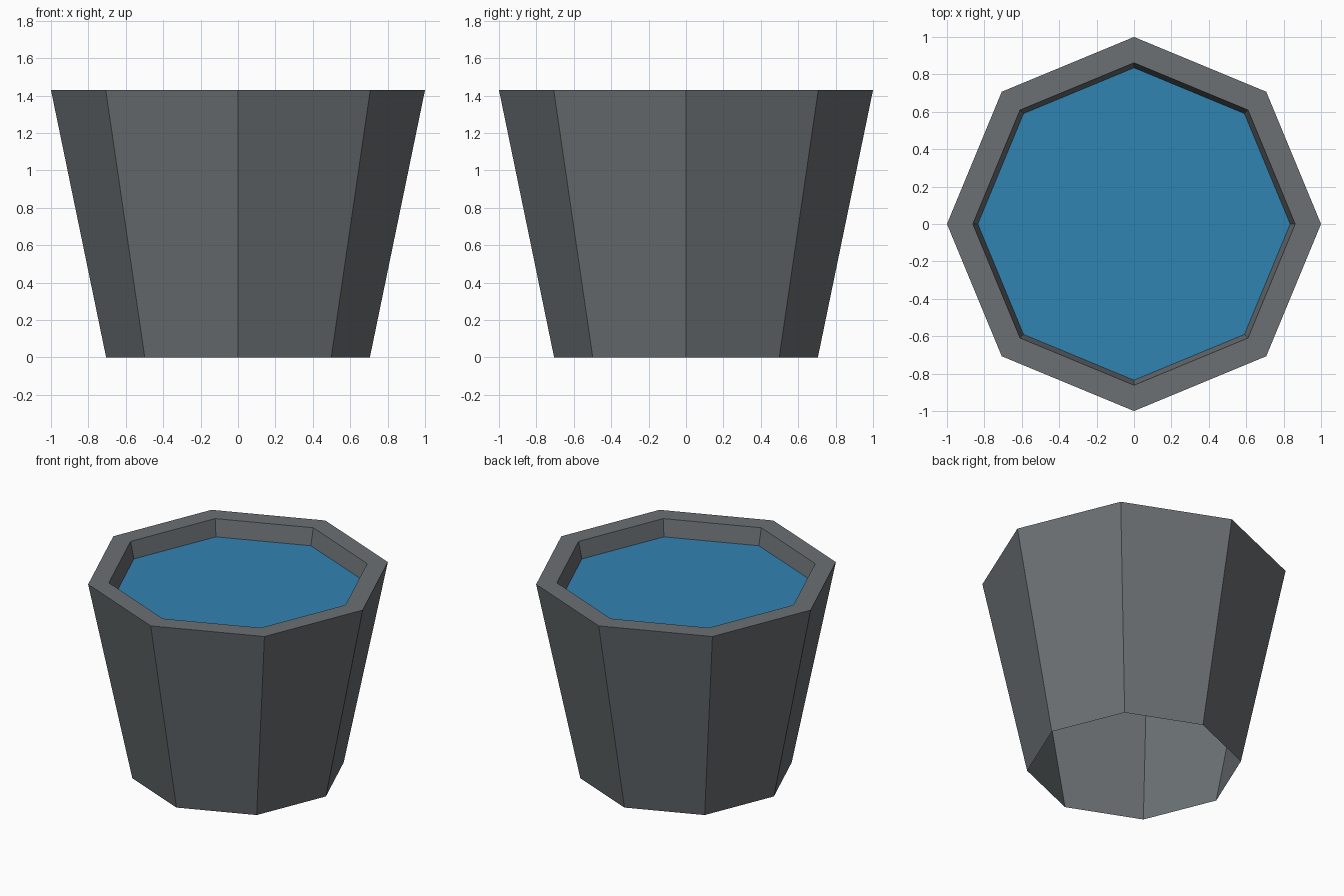
import bpy
import bmesh
import math

if "Cube" in bpy.data.objects:
    bpy.data.objects.remove(bpy.data.objects["Cube"])

SIDES = 8


def material(name, rgb):
    m = bpy.data.materials.new(name)
    m.diffuse_color = (*rgb, 1.0)
    m.use_nodes = True
    m.node_tree.nodes["Principled BSDF"].inputs["Base Color"].default_value = m.diffuse_color
    return m


def ring(bm, radius, z):
    return [bm.verts.new((radius * math.cos(math.tau * i / SIDES),
                          radius * math.sin(math.tau * i / SIDES), z))
            for i in range(SIDES)]


def finish(bm, name, mat):
    mesh = bpy.data.meshes.new(name)
    bm.to_mesh(mesh)
    bm.free()
    mesh.materials.append(mat)
    obj = bpy.data.objects.new(name, mesh)
    bpy.context.collection.objects.link(obj)


grey = material("dark grey metal", (0.147, 0.162, 0.174))
blue = material("water blue", (0.031, 0.228, 0.445))

# Bucket: outer wall (open underneath), flat rim and short inner wall
bm = bmesh.new()
profile = [(0.705, 0.0), (1.0, 1.43), (0.862, 1.43), (0.835, 1.31)]
rings = [ring(bm, r, z) for r, z in profile]
for low, high in zip(rings, rings[1:]):
    for i in range(SIDES):
        j = (i + 1) % SIDES
        bm.faces.new((low[i], low[j], high[j], high[i]))
finish(bm, "bucket", grey)

# Water surface, touching the inner wall
bm = bmesh.new()
bm.faces.new(ring(bm, 0.835, 1.31))
finish(bm, "water", blue)
